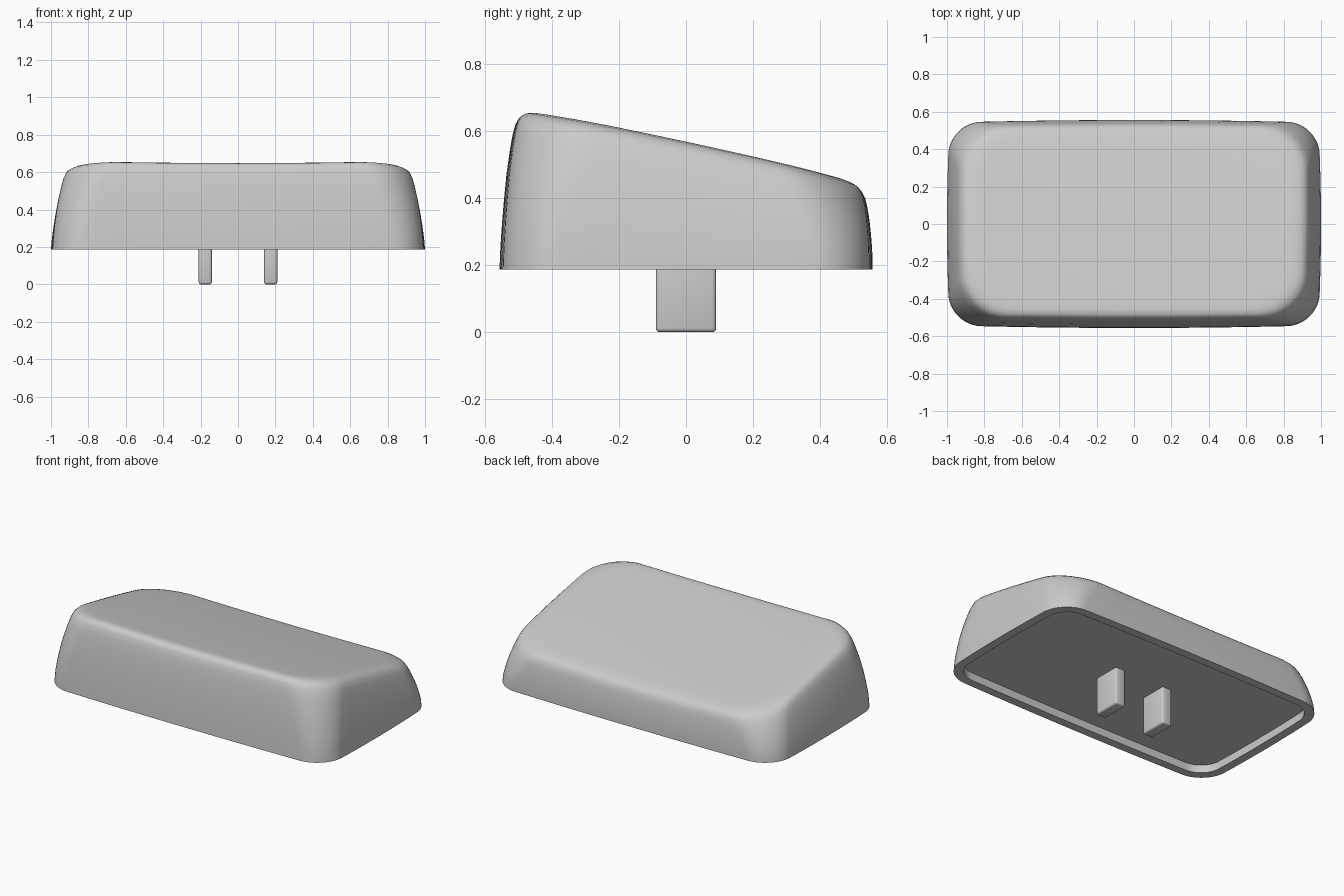
import bpy, bmesh, math
from mathutils import Vector

if "Cube" in bpy.data.objects:
    bpy.data.objects.remove(bpy.data.objects["Cube"], do_unlink=True)

BASE = 0.187      # height of the cap's lower rim
RECESS = 0.05     # depth of the hollow underneath

grey = bpy.data.materials.new("light grey plastic")
grey.use_nodes = True
COLOUR = (0.6, 0.6, 0.6, 1)
grey.diffuse_color = COLOUR
grey.node_tree.nodes["Principled BSDF"].inputs["Base Color"].default_value = COLOUR


def outline(hx, front, back, r, corner=12, side=10):
    """Rounded rectangle with softly bowed sides, counter-clockwise."""
    pts = []
    corners = [(hx - r, back - r), (r - hx, back - r),
               (r - hx, r - front), (hx - r, r - front)]
    for i, (cx, cy) in enumerate(corners):
        for k in range(corner + 1):
            a = math.pi / 2 * (i + k / corner)
            pts.append(Vector((cx + r * math.cos(a), cy + r * math.sin(a))))
        a = math.pi / 2 * (i + 1)
        nx, ny = corners[(i + 1) % 4]
        end = Vector((nx + r * math.cos(a), ny + r * math.sin(a)))
        start = pts[-1]
        pts += [start.lerp(end, k / side) for k in range(1, side)]
    return [(p.x * (1 - 0.05 * p.y ** 2), p.y * (1 - 0.025 * p.x ** 2)) for p in pts]


def top_height(x, y):
    """Sloping, slightly dished top."""
    return 0.557 - 0.215 * y - 0.03 * y * y + 0.016 * x * x


def finish(bm, name, angle):
    bmesh.ops.recalc_face_normals(bm, faces=bm.faces)
    mesh = bpy.data.meshes.new(name)
    bm.to_mesh(mesh)
    bm.free()
    mesh.materials.append(grey)
    obj = bpy.data.objects.new(name, mesh)
    bpy.context.collection.objects.link(obj)
    bpy.ops.object.select_all(action="DESELECT")
    obj.select_set(True)
    bpy.context.view_layer.objects.active = obj
    bpy.ops.object.shade_smooth_by_angle(angle=math.radians(angle))
    return obj


# Cap shell: stacked outlines (height fraction, half width, front, back, corner radius)
WALL = [
    (0.00, 1.000, 0.556, 0.556, 0.17),
    (0.15, 0.995, 0.553, 0.556, 0.17),
    (0.30, 0.987, 0.548, 0.554, 0.18),
    (0.45, 0.977, 0.542, 0.551, 0.19),
    (0.60, 0.965, 0.535, 0.547, 0.205),
    (0.75, 0.950, 0.525, 0.541, 0.22),
    (0.85, 0.938, 0.517, 0.535, 0.23),
    (0.92, 0.925, 0.508, 0.526, 0.235),
    (0.96, 0.910, 0.498, 0.514, 0.24),
    (0.985, 0.888, 0.482, 0.496, 0.24),
    (0.997, 0.860, 0.460, 0.472, 0.235),
    (1.00, 0.825, 0.432, 0.442, 0.22),
]
bm = bmesh.new()
rings = []


def add_ring(points):
    rings.append([bm.verts.new(p) for p in points])


# Hollow underside, then rim, wall and top
inner = outline(0.945, 0.501, 0.501, 0.13)
add_ring([(x, y, BASE + RECESS) for x, y in inner])
add_ring([(x, y, BASE) for x, y in inner])
for f, hx, front, back, r in WALL:
    add_ring([(x, y, BASE + f * (top_height(x, y) - BASE))
              for x, y in outline(hx, front, back, r)])
last = outline(*WALL[-1][1:])
for s in (0.85, 0.65, 0.45, 0.25, 0.1):
    add_ring([(x * s, y * s, top_height(x * s, y * s)) for x, y in last])

n = len(inner)
for a, b in zip(rings, rings[1:]):
    for i in range(n):
        j = (i + 1) % n
        bm.faces.new((a[i], a[j], b[j], b[i]))
bm.faces.new(rings[-1])
bm.faces.new(rings[0])
finish(bm, "cap_shell", 40)

# Two mounting prongs
for side, name in ((1, "left_prong"), (-1, "right_prong")):
    bm = bmesh.new()
    bmesh.ops.create_cube(bm, size=1)
    height = BASE + RECESS + 0.02
    for v in bm.verts:
        v.co = Vector((v.co.x * 0.07 + side * 0.175, v.co.y * 0.18,
                       (v.co.z + 0.5) * height))
    bmesh.ops.bevel(bm, geom=bm.edges[:], offset=0.012, segments=3,
                    profile=0.5, affect="EDGES")
    finish(bm, name, 40)
